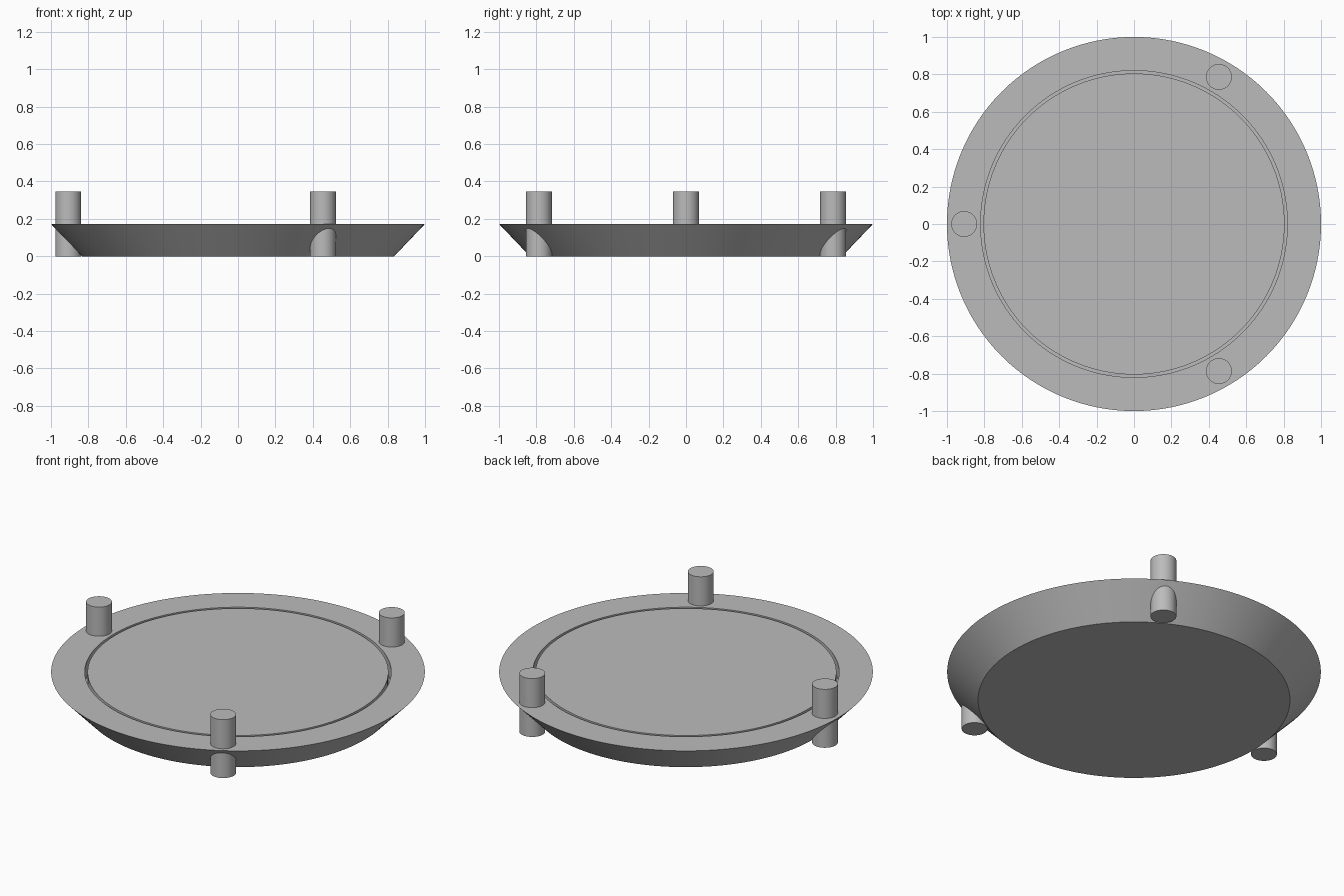
import bpy, bmesh, math

if "Cube" in bpy.data.objects:
    bpy.data.objects.remove(bpy.data.objects["Cube"])

grey = bpy.data.materials.new("plain grey")
grey.diffuse_color = (0.5, 0.5, 0.5, 1)
grey.use_nodes = True
grey.node_tree.nodes["Principled BSDF"].inputs["Base Color"].default_value = grey.diffuse_color


def finish(bm, name):
    bmesh.ops.recalc_face_normals(bm, faces=bm.faces)
    mesh = bpy.data.meshes.new(name)
    bm.to_mesh(mesh)
    bm.free()
    mesh.materials.append(grey)
    obj = bpy.data.objects.new(name, mesh)
    bpy.context.collection.objects.link(obj)
    bpy.ops.object.select_all(action='DESELECT')
    obj.select_set(True)
    bpy.context.view_layer.objects.active = obj
    bpy.ops.object.shade_smooth_by_angle(angle=math.radians(30))
    return obj


def lathe(name, profile, sides, center=(0, 0)):
    """Solid of revolution; the profile ends are closed with flat caps."""
    bm = bmesh.new()
    rings = []
    for r, z in profile:
        rings.append([bm.verts.new((center[0] + r * math.cos(2 * math.pi * i / sides),
                                    center[1] + r * math.sin(2 * math.pi * i / sides), z))
                      for i in range(sides)])
    for a, b in zip(rings, rings[1:]):
        for i in range(sides):
            j = (i + 1) % sides
            bm.faces.new((a[i], a[j], b[j], b[i]))
    bm.faces.new(rings[0])
    bm.faces.new(rings[-1])
    return finish(bm, name)


TOP = 0.173
GROOVE = 0.08  # groove floor height

# Flared dish with a narrow ring groove in its flat top
lathe("dish", [(0.835, 0), (1.0, TOP), (0.82, TOP), (0.82, GROOVE),
               (0.805, GROOVE), (0.805, TOP)], 128)

# Three pegs through the rim, evenly spaced
for k in range(3):
    a = math.pi + k * 2 * math.pi / 3
    lathe(f"peg_{k + 1}", [(0.069, 0), (0.069, 0.345)], 48,
          (0.908 * math.cos(a), 0.908 * math.sin(a)))
